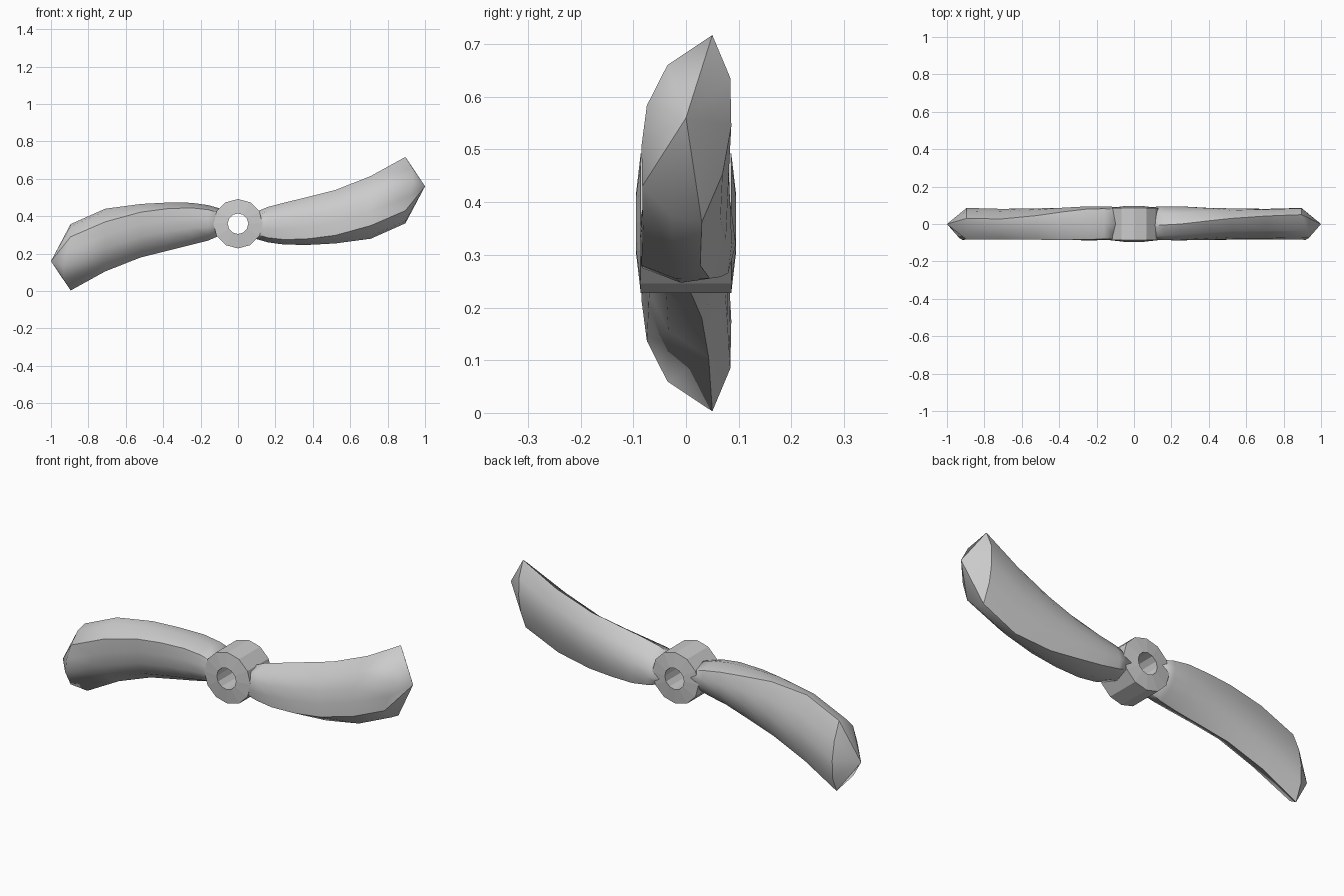
import bpy, bmesh, math
from mathutils import Vector, Matrix

if "Cube" in bpy.data.objects:
    bpy.data.objects.remove(bpy.data.objects["Cube"])

CZ = 0.36  # height of the shaft axis


def make_object(name, bm):
    bmesh.ops.recalc_face_normals(bm, faces=bm.faces[:])
    me = bpy.data.meshes.new(name)
    bm.to_mesh(me)
    bm.free()
    ob = bpy.data.objects.new(name, me)
    bpy.context.collection.objects.link(ob)
    return ob


# Hub: twelve-sided ring with slightly raised faces around the shaft hole
bm = bmesh.new()
N = 12
profile = [(0.132, -0.086), (0.132, 0.086), (0.055, 0.095), (0.055, -0.095)]
rings = [[bm.verts.new((r * math.cos(2 * math.pi * i / N), y,
                        CZ + r * math.sin(2 * math.pi * i / N)))
          for r, y in profile] for i in range(N)]
for i in range(N):
    a, b = rings[i], rings[(i + 1) % N]
    for k in range(4):
        m = (k + 1) % 4
        bm.faces.new((a[k], a[m], b[m], b[k]))
make_object("hub", bm)

# Blade stations: x, then (y, z) of the top edge, front lower edge, back lower edge
STATIONS = [
    (0.09, (-0.01, 0.42), (-0.078, 0.305), (0.078, 0.30)),
    (0.16, (-0.005, 0.45), (-0.08, 0.285), (0.082, 0.28)),
    (0.25, (0.00, 0.473), (-0.083, 0.275), (0.08, 0.265)),
    (0.38, (0.015, 0.505), (-0.085, 0.28), (0.065, 0.258)),
    (0.52, (0.03, 0.54), (-0.084, 0.298), (0.045, 0.255)),
    (0.71, (0.043, 0.615), (-0.082, 0.35), (0.027, 0.28)),
    (0.895, (0.05, 0.717), (-0.083, 0.43), (0.03, 0.362)),
]
TIP = (1.0, 0.0, 0.56)


def section(x, top, front, back, end):
    """Closed loop: bulged front, shallow underside, bulged back."""
    t, f, b = (Vector((x, *p)) for p in (top, front, back))
    fb = -0.042 - max(0, x - 0.5) * 0.04
    push = 0.04 if end else 0.0
    loop = [t]
    for s, k in ((0.25, 0.9), (0.5, 1.0), (0.75, 0.6)):
        p = t.lerp(f, s) + Vector((push * k, fb * k, 0.02 * (1 - s)))
        loop.append(p)
    loop.append(f)
    loop.append(f.lerp(b, 0.5) + Vector((0, 0, -0.022)))
    loop.append(b)
    for s, k in ((0.75, 0.75), (0.5, 1.0), (0.25, 0.85)):
        loop.append(t.lerp(b, s) + Vector((0, 0.046 * k, 0.01 * (1 - s))))
    return loop


def build_blade(name, angle):
    bm = bmesh.new()
    last = len(STATIONS) - 1
    loops = [[bm.verts.new(p) for p in section(*s, i == last)]
             for i, s in enumerate(STATIONS)]
    n = len(loops[0])
    for a, b in zip(loops, loops[1:]):
        for k in range(n):
            m = (k + 1) % n
            bm.faces.new((a[k], a[m], b[m], b[k]))
    tip = bm.verts.new(TIP)
    for k in range(n):
        bm.faces.new((loops[-1][k], loops[-1][(k + 1) % n], tip))
    bm.faces.new(loops[0])
    for f in bm.faces:
        f.smooth = True
    # Sharp creases along the three blade edges and across the back of the tip
    for k in (0, 4, 6):
        line = [l[k] for l in loops] + [tip]
        for a, b in zip(line, line[1:]):
            bm.edges.get((a, b)).smooth = False
    for k in range(6, n):
        bm.edges.get((loops[-1][k], loops[-1][(k + 1) % n])).smooth = False
    bmesh.ops.rotate(bm, verts=bm.verts[:], cent=(0, 0, CZ),
                     matrix=Matrix.Rotation(angle, 3, 'Y'))
    make_object(name, bm)


# Two blades, half a turn apart
build_blade("right_blade", 0)
build_blade("left_blade", math.pi)
